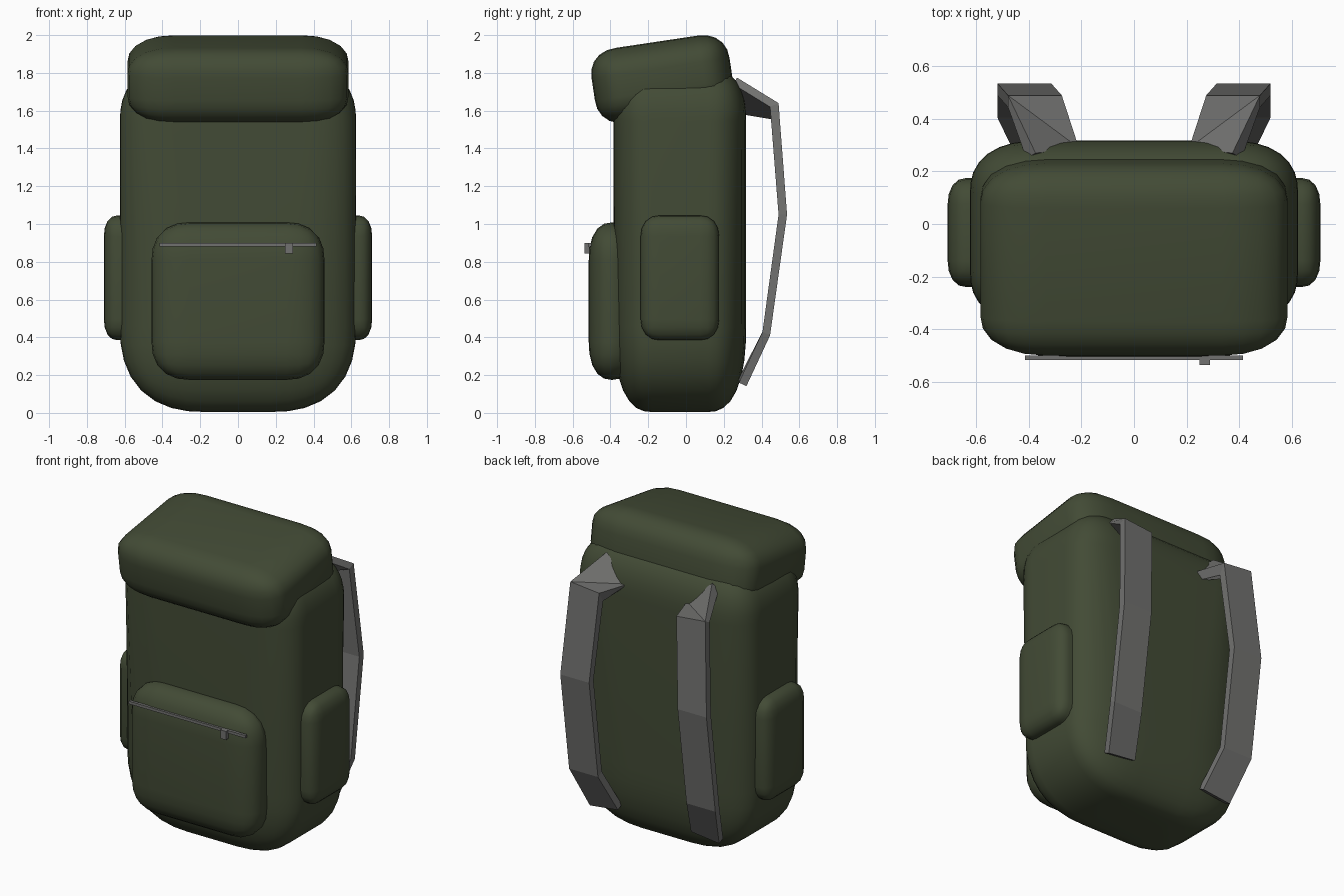
import bpy, bmesh, math
from mathutils import Matrix, Vector

if "Cube" in bpy.data.objects:
    bpy.data.objects.remove(bpy.data.objects["Cube"])


def material(name, rgb):
    m = bpy.data.materials.new(name)
    m.diffuse_color = (*rgb, 1)
    m.use_nodes = True
    m.node_tree.nodes["Principled BSDF"].inputs["Base Color"].default_value = m.diffuse_color
    return m


GREEN = material("olive_fabric", (0.055, 0.070, 0.036))
GREY = material("grey_webbing", (0.165, 0.165, 0.160))


def add_object(name, bm, mat, smooth):
    bmesh.ops.recalc_face_normals(bm, faces=bm.faces)
    mesh = bpy.data.meshes.new(name)
    bm.to_mesh(mesh)
    bm.free()
    mesh.materials.append(mat)
    obj = bpy.data.objects.new(name, mesh)
    bpy.context.collection.objects.link(obj)
    if smooth:
        bpy.ops.object.select_all(action='DESELECT')
        obj.select_set(True)
        bpy.context.view_layer.objects.active = obj
        bpy.ops.object.shade_smooth_by_angle(angle=math.radians(40))
    return obj


def soft_box(name, lo, hi, radii, top_radii=None, segments=4, power=2.2, tilt=0):
    """Padded box: radii round the corners along x, y, z; power above 2 squares them."""
    lo, hi = Vector(lo), Vector(hi)
    half, centre = (hi - lo) / 2, (lo + hi) / 2
    bm = bmesh.new()
    bmesh.ops.create_cube(bm, size=4)
    bmesh.ops.bevel(bm, geom=bm.edges[:], offset=1, offset_type='OFFSET',
                    segments=segments, profile=0.5, affect='EDGES')
    for v in bm.verts:
        rad = top_radii if top_radii and v.co.z > 0 else radii
        # direction out of the corner, pushed onto a squarer rounding
        d = [max(abs(c) - 1, 0) for c in v.co]
        n = sum(c ** power for c in d) ** (1 / power)
        v.co = [math.copysign(h - r + r * c / n, s)
                for h, r, c, s in zip(half, rad, d, v.co)]
    bm.transform(Matrix.Translation(centre) @ Matrix.Rotation(math.radians(tilt), 4, 'X'))
    return add_object(name, bm, GREEN, True)


def plain_box(name, lo, hi):
    lo, hi = Vector(lo), Vector(hi)
    bm = bmesh.new()
    bmesh.ops.create_cube(bm, size=1)
    bmesh.ops.scale(bm, vec=hi - lo, verts=bm.verts)
    bmesh.ops.translate(bm, vec=(lo + hi) / 2, verts=bm.verts)
    return add_object(name, bm, GREY, False)


# Main bag, rounder at the bottom than at the shoulders
soft_box("main_bag", (-0.625, -0.383, 0.005), (0.625, 0.318, 1.825),
         (0.45, 0.2, 0.45), (0.27, 0.2, 0.28), 8, 2.4)

# Lid, tipped down towards the front
soft_box("lid", (-0.585, -0.495, 1.567), (0.585, 0.243, 1.967),
         (0.25, 0.15, 0.14), None, 5, 2.2, 8.5)

# Front pocket with zip and pull tab
soft_box("front_pocket", (-0.458, -0.515, 0.175), (0.458, -0.27, 1.008),
         (0.2, 0.12, 0.2), None, 5, 2.3)
plain_box("zip", (-0.415, -0.518, 0.882), (0.415, -0.50, 0.9))
plain_box("zip_pull", (0.25, -0.537, 0.845), (0.29, -0.51, 0.9))

# Shoulder strap sections: outer-face outer/inner corner, then bag-side inner/outer corner
STRAP = [
    [(0.375, 0.27, 1.775), (0.21, 0.29, 1.62), (0.245, 0.27, 1.585), (0.41, 0.25, 1.74)],
    [(0.48, 0.49, 1.64), (0.275, 0.49, 1.62), (0.275, 0.45, 1.555), (0.48, 0.445, 1.62)],
    [(0.52, 0.535, 1.05), (0.315, 0.535, 1.05), (0.315, 0.49, 1.05), (0.52, 0.49, 1.05)],
    [(0.52, 0.445, 0.41), (0.315, 0.445, 0.41), (0.315, 0.405, 0.43), (0.52, 0.405, 0.43)],
    [(0.46, 0.32, 0.142), (0.26, 0.32, 0.165), (0.26, 0.28, 0.185), (0.46, 0.28, 0.16)],
]

for side, label in ((1, "right"), (-1, "left")):
    # Side pocket
    xs = sorted((side * 0.45, side * 0.71))
    soft_box(label + "_pocket", (xs[0], -0.24, 0.385), (xs[1], 0.175, 1.045),
             (0.07, 0.1, 0.11), None, 4, 2.2)
    # Shoulder strap
    bm = bmesh.new()
    rings = [[bm.verts.new((side * x, y, z)) for x, y, z in ring] for ring in STRAP]
    for a, b in zip(rings, rings[1:]):
        for i in range(4):
            j = (i + 1) % 4
            if a is rings[0] and i == 0:
                # twisted top panel folds along one diagonal
                bm.faces.new((a[0], a[1], b[0]))
                bm.faces.new((a[1], b[1], b[0]))
            else:
                bm.faces.new((a[i], a[j], b[j], b[i]))
    bm.faces.new(rings[0])
    bm.faces.new(rings[-1])
    add_object(label + "_strap", bm, GREY, False)
